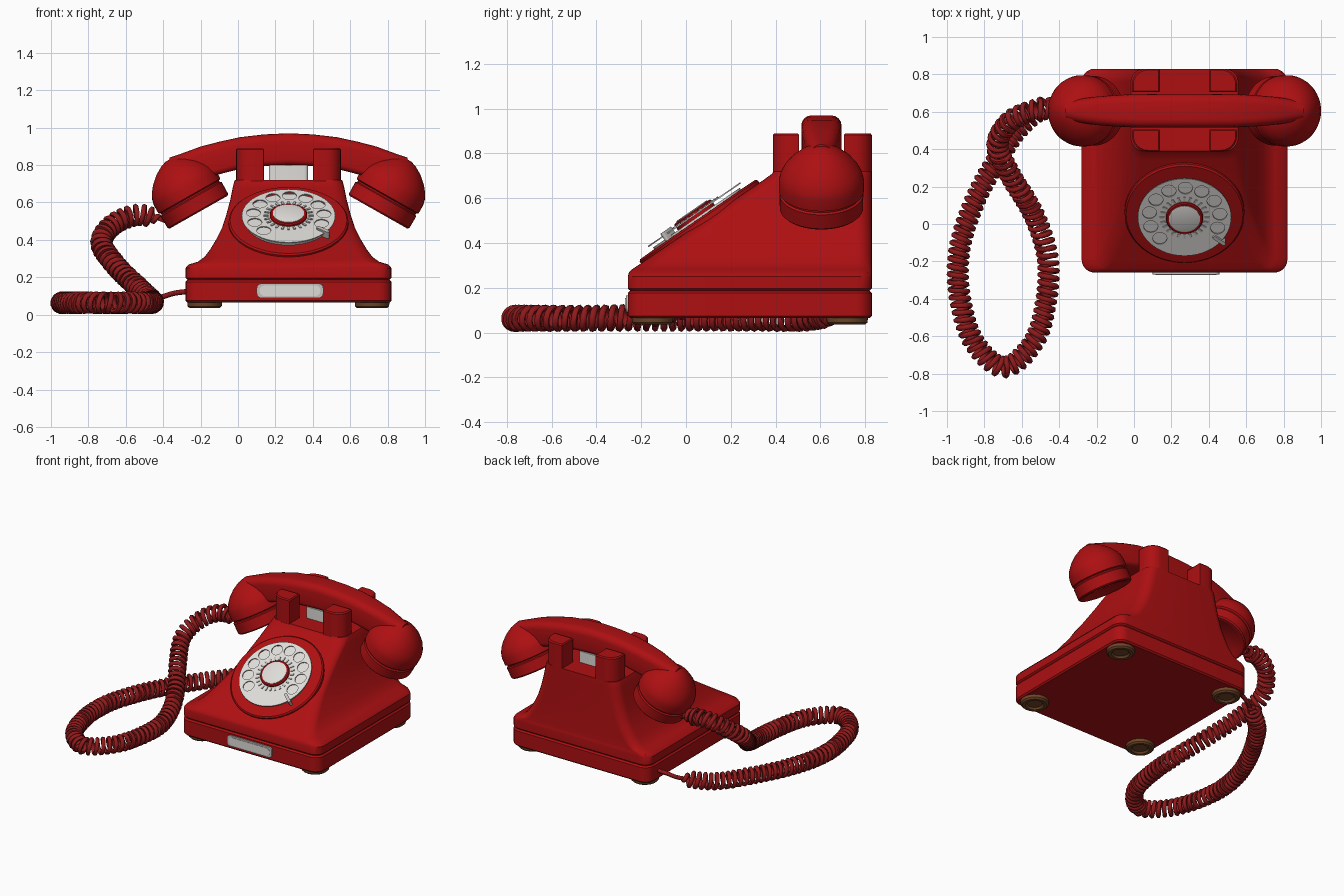
import bpy, bmesh, math
from mathutils import Vector, Matrix

if "Cube" in bpy.data.objects:
    bpy.data.objects.remove(bpy.data.objects["Cube"])

CX = 0.27  # centre line of the body


def material(name, rgb):
    m = bpy.data.materials.new(name)
    m.diffuse_color = (*rgb, 1)
    m.use_nodes = True
    m.node_tree.nodes["Principled BSDF"].inputs["Base Color"].default_value = m.diffuse_color
    return m


RED = material("glossy red", (0.42, 0.005, 0.006))
CORD = material("cord red", (0.27, 0.01, 0.011))
WHITE = material("off white", (0.74, 0.72, 0.69))
GREY = material("pale grey", (0.55, 0.53, 0.51))
BROWN = material("foot brown", (0.16, 0.06, 0.02))


def finish(obj, mat, angle=35):
    obj.data.materials.clear()
    obj.data.materials.append(mat)
    bpy.ops.object.select_all(action='DESELECT')
    obj.select_set(True)
    bpy.context.view_layer.objects.active = obj
    bpy.ops.object.shade_smooth_by_angle(angle=math.radians(angle))
    return obj


def loft(name, rings, mat, matrix=Matrix(), angle=35):
    """Skin a stack of equal-length rings and cap both ends."""
    bm = bmesh.new()
    rows = [[bm.verts.new(matrix @ Vector(p)) for p in ring] for ring in rings]
    n = len(rows[0])
    for a, b in zip(rows, rows[1:]):
        for i in range(n):
            j = (i + 1) % n
            bm.faces.new((a[i], a[j], b[j], b[i]))
    bm.faces.new(rows[0][::-1])
    bm.faces.new(rows[-1])
    bmesh.ops.recalc_face_normals(bm, faces=bm.faces)
    mesh = bpy.data.meshes.new(name)
    bm.to_mesh(mesh)
    bm.free()
    obj = bpy.data.objects.new(name, mesh)
    bpy.context.collection.objects.link(obj)
    return finish(obj, mat, angle)


def rounded_rect(hx, hy, radii, n=6):
    """2D outline; radii run ++, -+, --, +-."""
    pts = []
    for k, (sx, sy) in enumerate(((1, 1), (-1, 1), (-1, -1), (1, -1))):
        r = radii[k]
        for i in range(n + 1):
            a = math.pi / 2 * (k + i / n)
            pts.append((sx * (hx - r) + r * math.cos(a), sy * (hy - r) + r * math.sin(a)))
    return pts


def lathe(name, profile, mat, matrix, n=48, angle=35):
    rings = [[(r * math.cos(2 * math.pi * i / n), r * math.sin(2 * math.pi * i / n), h)
              for i in range(n)] for r, h in profile]
    return loft(name, rings, mat, matrix, angle)


def body_loft(name, levels):
    rings = []
    for z, hw, yf, yb, r in levels:
        cy, hy = (yf + yb) / 2, (yb - yf) / 2
        rings.append([(CX + x, cy + y, z) for x, y in rounded_rect(hw, hy, [r] * 4)])
    return loft(name, rings, RED)


# Base tray and sloping housing
body_loft("base_tray", [
    (0.065, 0.54, -0.25, 0.82, 0.06), (0.075, 0.55, -0.26, 0.83, 0.07),
    (0.176, 0.55, -0.26, 0.83, 0.07), (0.186, 0.54, -0.25, 0.82, 0.06)])
body_loft("housing", [
    (0.18, 0.54, -0.25, 0.82, 0.06), (0.188, 0.54, -0.25, 0.82, 0.06),
    (0.197, 0.55, -0.26, 0.83, 0.07), (0.25, 0.55, -0.26, 0.83, 0.07),
    (0.268, 0.535, -0.255, 0.83, 0.07), (0.283, 0.485, -0.24, 0.83, 0.07),
    (0.31, 0.448, -0.20, 0.83, 0.07), (0.347, 0.42, -0.146, 0.83, 0.07),
    (0.40, 0.388, -0.068, 0.83, 0.07), (0.465, 0.355, 0.028, 0.83, 0.07),
    (0.54, 0.331, 0.138, 0.83, 0.07), (0.615, 0.311, 0.248, 0.83, 0.07),
    (0.68, 0.298, 0.344, 0.83, 0.07), (0.71, 0.291, 0.385, 0.83, 0.07),
    (0.72, 0.286, 0.39, 0.83, 0.07)])

# Four cradle posts, each with its outer corner rounded
for sx, side in ((-1, "left"), (1, "right")):
    for k, (y0, y1, end) in enumerate(((0.388, 0.505, "front"), (0.705, 0.83, "back"))):
        corner = {(1, 1): 0, (-1, 1): 1, (-1, 0): 2, (1, 0): 3}[(sx, k)]
        radii = [0.004] * 4
        radii[corner] = 0.08
        rings = []
        for z, inset in ((0.66, 0), (0.882, 0), (0.89, 0.006)):
            outline = rounded_rect(0.074 - inset, (y1 - y0) / 2 - inset, radii)
            rings.append([(CX + sx * 0.206 + x, (y0 + y1) / 2 + y, z) for x, y in outline])
        loft(f"cradle_post_{end}_{side}", rings, RED)

# Hook switch between the posts
loft("hook_switch", [[(CX + x, 0.605 + y, z) for x, y in rounded_rect(0.105, 0.08, [0.02] * 4)]
                     for z in (0.71, 0.80)], WHITE)

# Feet
for x in (-0.178, 0.717):
    for y in (-0.15, 0.72):
        lathe("foot", [(0.05, 0.048), (0.06, 0.036), (0.08, 0.035), (0.091, 0.045), (0.093, 0.07)],
              BROWN, Matrix.Translation((x, y, 0)), 32)

# Front label holder: frame and card
front = Matrix.Translation((CX + 0.008, -0.26, 0.128)) @ Matrix.Rotation(math.pi / 2, 4, 'X')
for name, hx, hz, d, mat in (("label_frame", 0.178, 0.038, 0.009, GREY),
                             ("label_card", 0.162, 0.027, 0.012, WHITE)):
    loft(name, [[(x, y, h) for x, y in rounded_rect(hx, hz, [0.024] * 4)] for h in (-0.02, d)],
         mat, front)

# Dial: base ring, number plate, finger wheel, hub
dial = Matrix.Translation((CX, 0.052, 0.505)) @ Matrix.Rotation(math.radians(34.6), 4, 'X')
lathe("dial_base", [(0.32, -0.06), (0.32, -0.008), (0.312, 0), (0.25, 0.001)], RED, dial, 64)
lathe("number_plate", [(0.235, -0.005), (0.235, 0.010)], WHITE, dial, 64)

cu = bpy.data.curves.new("finger_wheel", 'CURVE')
cu.dimensions = '2D'
cu.fill_mode = 'BOTH'
cu.extrude = 0.003
hole_angles = [math.radians(226 - 27.5 * i) for i in range(10)]
circles = [(0, 0, 0.25, 64)] + [(0.19 * math.cos(a), 0.19 * math.sin(a), 0.038, 24)
                                for a in hole_angles]
for x, y, r, n in circles:
    sp = cu.splines.new('POLY')
    sp.points.add(n - 1)
    sp.use_cyclic_u = True
    for i, p in enumerate(sp.points):
        a = 2 * math.pi * i / n
        p.co = (x + r * math.cos(a), y + r * math.sin(a), 0, 1)
wheel = bpy.data.objects.new("finger_wheel", cu)
bpy.context.collection.objects.link(wheel)
wheel.matrix_world = dial @ Matrix.Translation((0, 0, 0.026))
bpy.ops.object.select_all(action='DESELECT')
wheel.select_set(True)
bpy.context.view_layer.objects.active = wheel
bpy.ops.object.convert(target='MESH')
finish(bpy.context.object, WHITE)

lathe("dial_hub", [(0.10, 0.0), (0.10, 0.038), (0.094, 0.043), (0.08, 0.043)], RED, dial)
lathe("hub_card", [(0.084, 0.03), (0.084, 0.046), (0.078, 0.048)], WHITE, dial)

# Small teeth around the hub
for i in range(24):
    m = dial @ Matrix.Rotation(2 * math.pi * i / 24, 4, 'Z') @ Matrix.Translation((0.12, 0, 0))
    loft("hub_tooth", [[(x, y, h) for x, y in rounded_rect(0.013, 0.006, [0.002] * 4, 1)]
                       for h in (0.025, 0.034)], GREY, m)

# Finger stop
m = dial @ Matrix.Rotation(math.radians(-38), 4, 'Z') @ Matrix.Translation((0.235, 0, 0))
loft("finger_stop", [[(x, y, h) for x, y in rounded_rect(0.04, 0.010, [0.008] * 4, 3)]
                     for h in (0.0, 0.042)], GREY, m)

# Handset handle: arched sweep of (offset, mid height, half height, half width)
half = [(0.0, 0.885, 0.085, 0.09), (0.13, 0.879, 0.085, 0.09), (0.26, 0.864, 0.085, 0.089),
        (0.37, 0.838, 0.087, 0.084), (0.47, 0.81, 0.089, 0.076), (0.56, 0.778, 0.088, 0.064),
        (0.635, 0.76, 0.08, 0.048)]
sections = [(-o, z, h, w) for o, z, h, w in half[:0:-1]] + half
loft("handset_handle", [[(CX + o, 0.605 + y, z + v) for y, v in
                         rounded_rect(w, h, [0.045, 0.045, 0.03, 0.03], 4)]
                        for o, z, h, w in sections], RED, angle=50)

# Ear and mouth cups, tilted inwards
cup = [(0.14, -0.09), (0.155, -0.10), (0.178, -0.10), (0.186, -0.092), (0.187, -0.02),
       (0.178, -0.014), (0.178, -0.006), (0.19, 0.0), (0.19, 0.05), (0.183, 0.08), (0.167, 0.112),
       (0.14, 0.147), (0.10, 0.183), (0.055, 0.21), (0.02, 0.222)]
for s, name in ((-1, "mouth_cup"), (1, "ear_cup")):
    m = Matrix.Translation((CX + s * 0.53, 0.605, 0.635)) @ Matrix.Rotation(s * math.radians(29.5), 4, 'Y')
    lathe(name, cup, RED, m)

# Coiled cord: helix around a smooth path from the mouth cup to the base
path = [Vector(p) for p in (
    (-0.38, 0.61, 0.50), (-0.46, 0.615, 0.525), (-0.56, 0.60, 0.53), (-0.67, 0.54, 0.48),
    (-0.73, 0.42, 0.385), (-0.66, 0.26, 0.27), (-0.54, 0.06, 0.15), (-0.465, -0.16, 0.08),
    (-0.465, -0.38, 0.064), (-0.53, -0.62, 0.064), (-0.69, -0.765, 0.064), (-0.85, -0.64, 0.064),
    (-0.93, -0.40, 0.064), (-0.935, -0.15, 0.064), (-0.86, 0.10, 0.064), (-0.74, 0.33, 0.064),
    (-0.60, 0.53, 0.064), (-0.43, 0.66, 0.09), (-0.34, 0.70, 0.115), (-0.26, 0.71, 0.125))]
pad = [path[0] * 2 - path[1]] + path + [path[-1] * 2 - path[-2]]
line = []
for p0, p1, p2, p3 in zip(pad, pad[1:], pad[2:], pad[3:]):
    for i in range(72):
        t = i / 72
        line.append(0.5 * (2 * p1 + (p2 - p0) * t + (2 * p0 - 5 * p1 + 4 * p2 - p3) * t * t
                           + (3 * p1 - p0 - 3 * p2 + p3) * t ** 3))
line.append(path[-1])
dist = [0.0]
for a, b in zip(line, line[1:]):
    dist.append(dist[-1] + (b - a).length)
cu = bpy.data.curves.new("coiled_cord", 'CURVE')
cu.dimensions = '3D'
cu.bevel_depth = 0.0145
cu.bevel_resolution = 1
cu.use_fill_caps = True
sp = cu.splines.new('POLY')
sp.points.add(len(line) - 1)
for i, p in enumerate(line):
    t = (line[min(i + 1, len(line) - 1)] - line[max(i - 1, 0)]).normalized()
    side = t.cross(Vector((0, 0, 1))).normalized()
    up = side.cross(t)
    ramp = min(1, max(0, (dist[i] - 0.04) / 0.06), max(0, (dist[-1] - dist[i] - 0.18) / 0.06))
    a = 2 * math.pi * dist[i] / 0.04
    q = p + (side * math.cos(a) + up * math.sin(a)) * 0.047 * ramp
    sp.points[i].co = (*q, 1)
cord = bpy.data.objects.new("coiled_cord", cu)
bpy.context.collection.objects.link(cord)
bpy.ops.object.select_all(action='DESELECT')
cord.select_set(True)
bpy.context.view_layer.objects.active = cord
bpy.ops.object.convert(target='MESH')
finish(bpy.context.object, CORD, 60)
